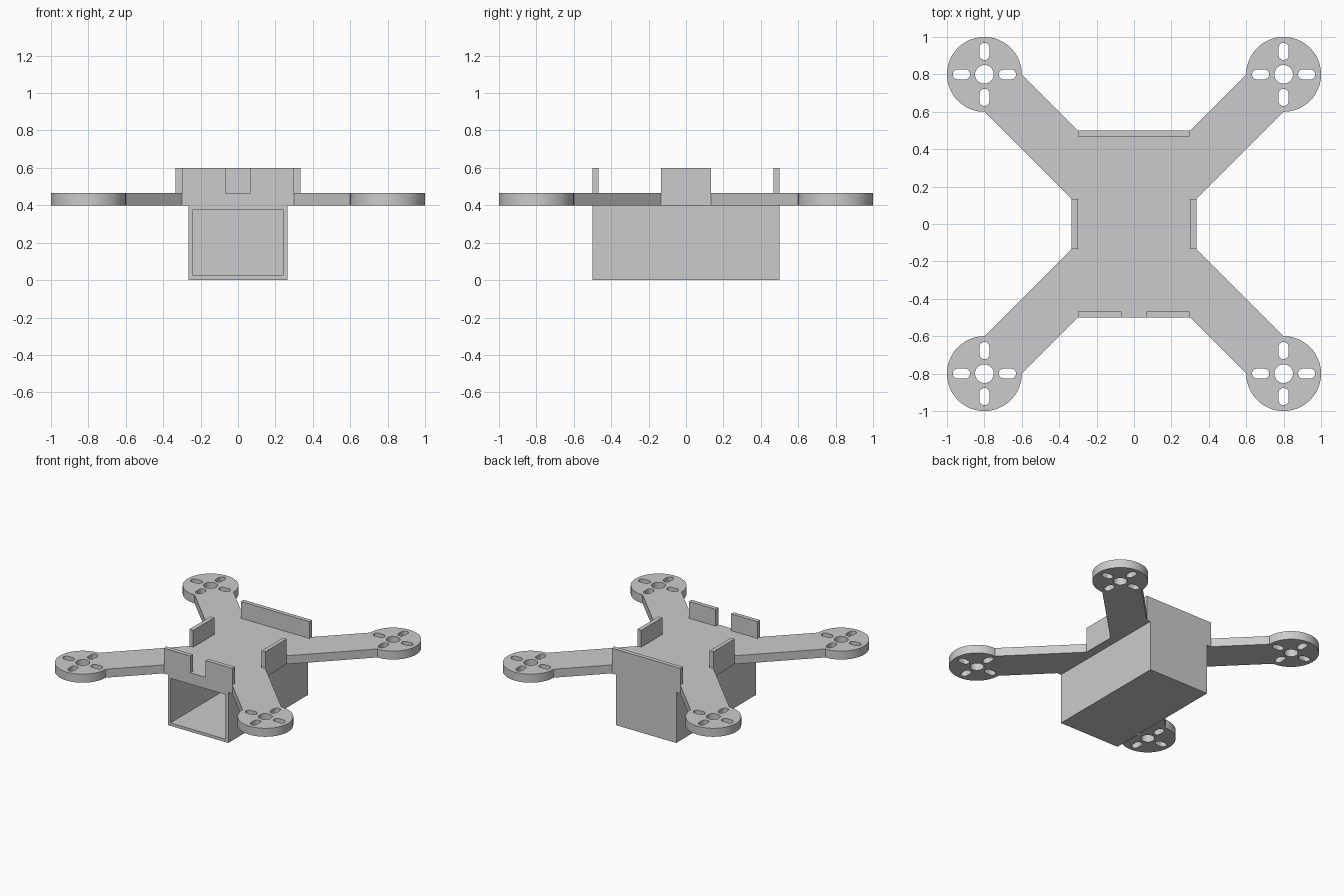
import bpy, bmesh
from math import sin, cos, pi, radians

cube = bpy.data.objects.get("Cube")
if cube:
    bpy.data.objects.remove(cube, do_unlink=True)

grey = bpy.data.materials.new("plain grey")
grey.use_nodes = True
colour = (0.6, 0.6, 0.6, 1)
grey.diffuse_color = colour
grey.node_tree.nodes["Principled BSDF"].inputs["Base Color"].default_value = colour

HALF_LENGTH = 0.5
WALL = 0.033
PLATE_BOTTOM, PLATE_TOP, RIM_TOP = 0.4, 0.467, 0.6
PAD = 0.8
PAD_RADIUS = 0.2


def finish(bm, name):
    bmesh.ops.recalc_face_normals(bm, faces=bm.faces[:])
    mesh = bpy.data.meshes.new(name)
    bm.to_mesh(mesh)
    bm.free()
    mesh.materials.append(grey)
    obj = bpy.data.objects.new(name, mesh)
    bpy.context.collection.objects.link(obj)
    return obj


def box_mesh(x0, x1, y0, y1, z0, z1):
    bm = bmesh.new()
    bmesh.ops.create_cube(bm, size=1)
    for v in bm.verts:
        v.co.x = x1 if v.co.x > 0 else x0
        v.co.y = y1 if v.co.y > 0 else y0
        v.co.z = z1 if v.co.z > 0 else z0
    return bm


def arc(cx, cy, radius, start, end, steps):
    angles = [radians(start + (end - start) * i / steps) for i in range(steps + 1)]
    return [(cx + radius * cos(a), cy + radius * sin(a)) for a in angles]


def slot(cx, cy, angle):
    """Round-ended slot pointing outward from a pad centre."""
    dx, dy = cos(angle), sin(angle)
    points = arc(0.142, 0, 0.027, -90, 90, 12) + arc(0.104, 0, 0.027, 90, 270, 12)
    return [(cx + u * dx - v * dy, cy + u * dy + v * dx) for u, v in points]


# Frame plate: body, four arms and round motor pads in one outline
quarter = [(0.333, 0.133)] + arc(PAD, PAD, PAD_RADIUS, -90, 180, 60) + [(0.3, HALF_LENGTH)]
half = quarter + [(-x, y) for x, y in reversed(quarter)]
loops = [half + [(-x, -y) for x, y in half]]

# Centre hole and four slots in each pad
for sx in (-1, 1):
    for sy in (-1, 1):
        cx, cy = sx * PAD, sy * PAD
        loops.append(arc(cx, cy, 0.05, 0, 360, 32)[:-1])
        loops += [slot(cx, cy, i * pi / 2) for i in range(4)]

bm = bmesh.new()
for loop in loops:
    verts = [bm.verts.new((x, y, PLATE_BOTTOM)) for x, y in loop]
    for i, v in enumerate(verts):
        bm.edges.new((verts[i - 1], v))
bmesh.ops.triangle_fill(bm, use_beauty=True, edges=bm.edges[:], normal=(0, 0, 1))
top = bmesh.ops.extrude_face_region(bm, geom=bm.faces[:], use_keep_orig=True)
for item in top["geom"]:
    if isinstance(item, bmesh.types.BMVert):
        item.co.z = PLATE_TOP
plate = finish(bm, "frame_plate")
bpy.ops.object.select_all(action="DESELECT")
plate.select_set(True)
bpy.context.view_layer.objects.active = plate
bpy.ops.object.shade_smooth_by_angle(angle=radians(30))

# Hollow bay under the plate, open at the front
bm = box_mesh(-0.265, 0.265, -HALF_LENGTH, HALF_LENGTH, 0, PLATE_BOTTOM)
bm.normal_update()
front = min(bm.faces, key=lambda f: f.calc_center_median().y)
bmesh.ops.inset_individual(bm, faces=[front], thickness=WALL)
inner = bmesh.ops.extrude_discrete_faces(bm, faces=[front])["faces"][0]
for v in inner.verts:
    v.co.y = HALF_LENGTH - WALL
finish(bm, "battery_bay")

# Upright rim walls
inside = HALF_LENGTH - WALL
rims = {
    "back_rim": (-0.3, 0.3, inside, HALF_LENGTH),
    "front_left_rim": (0.067, 0.3, -HALF_LENGTH, -inside),
    "front_right_rim": (-0.3, -0.067, -HALF_LENGTH, -inside),
    "left_rim": (0.3, 0.333, -0.133, 0.133),
    "right_rim": (-0.333, -0.3, -0.133, 0.133),
}
for name, (x0, x1, y0, y1) in rims.items():
    finish(box_mesh(x0, x1, y0, y1, PLATE_TOP, RIM_TOP), name)
